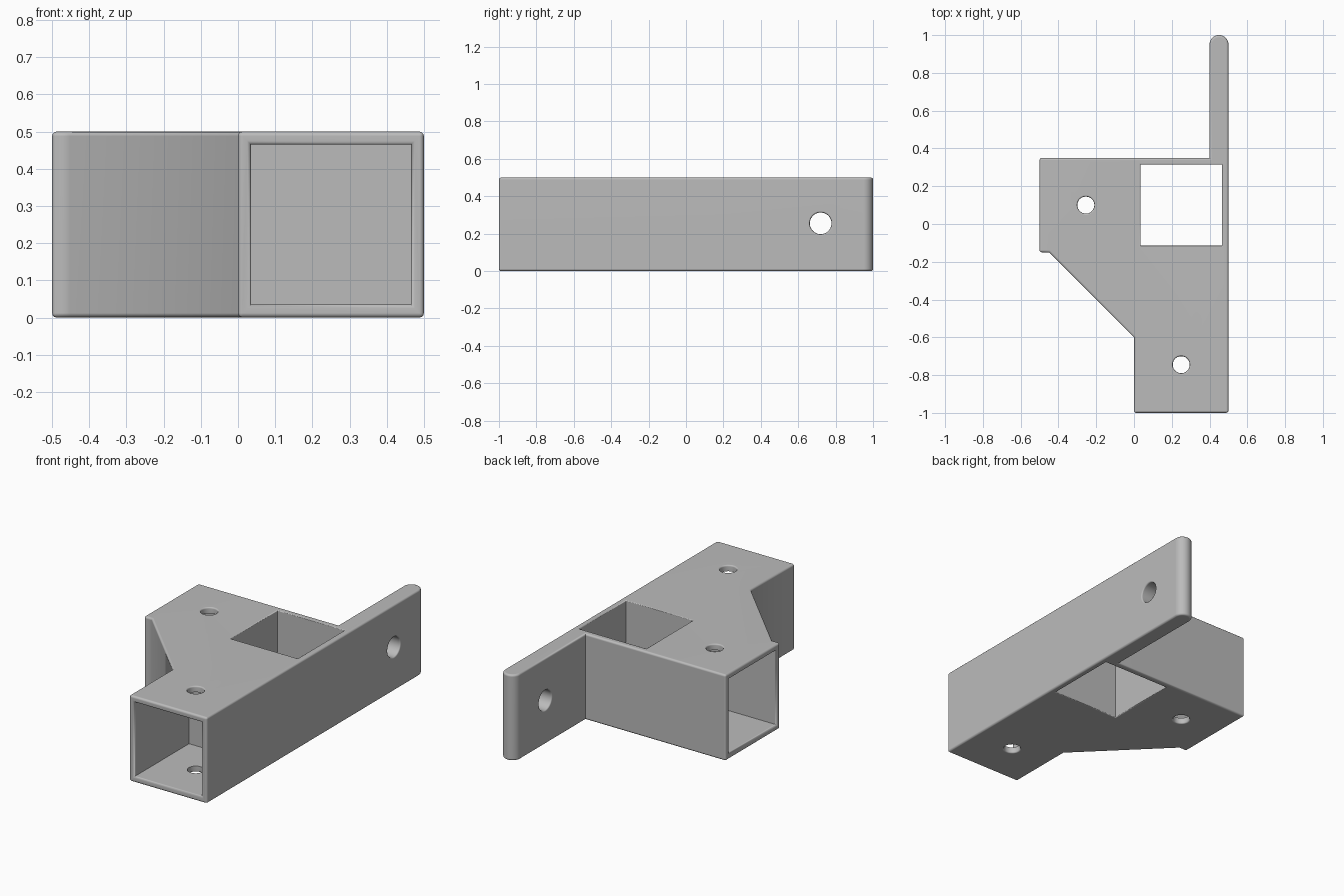
import bpy, bmesh
from math import pi, cos, sin, sqrt, radians
from mathutils import Matrix, Vector

default = bpy.data.objects.get("Cube")
if default:
    bpy.data.objects.remove(default, do_unlink=True)

HEIGHT, ROUND = 0.5, 0.012

grey = bpy.data.materials.new("plain grey")
grey.use_nodes = True
grey.diffuse_color = (0.5, 0.5, 0.5, 1)
grey.node_tree.nodes["Principled BSDF"].inputs["Base Color"].default_value = (0.5, 0.5, 0.5, 1)


def to_object(name, bm):
    bmesh.ops.recalc_face_normals(bm, faces=bm.faces)
    mesh = bpy.data.meshes.new(name)
    bm.to_mesh(mesh)
    bm.free()
    mesh.materials.append(grey)
    obj = bpy.data.objects.new(name, mesh)
    bpy.context.collection.objects.link(obj)
    return obj


# Body: plan outline with a round-ended mounting tab, extruded upwards
corners = [(-0.5, 0.35), (-0.5, -0.15), (0, -1), (0.5, -1)]
arc = [(0.45 + 0.05 * cos(pi * i / 16), 0.95 + 0.05 * sin(pi * i / 16)) for i in range(17)]
outline = corners[:2] + [(-0.45, -0.15), (0, -0.6)] + corners[2:] + arc + [(0.4, 0.35)]

bm = bmesh.new()
base = bm.faces.new([bm.verts.new((x, y, 0)) for x, y in outline])
top = bmesh.ops.extrude_face_region(bm, geom=[base], use_keep_orig=True)["geom"]
bmesh.ops.translate(bm, vec=(0, 0, HEIGHT), verts=[v for v in top if isinstance(v, bmesh.types.BMVert)])
bmesh.ops.recalc_face_normals(bm, faces=bm.faces)


def is_rounded(edge):
    a, b = (v.co for v in edge.verts)
    upright = abs(a.z - b.z) > 0.1
    return not upright or any((a.xy - Vector(c)).length < 0.001 for c in corners)


# Round the rims and the square outer corners
bmesh.ops.bevel(bm, geom=[e for e in bm.edges if is_rounded(e)], offset=ROUND,
                offset_type='OFFSET', segments=3, profile=0.5, affect='EDGES',
                clamp_overlap=False)
body = to_object("corner_bracket", bm)

TURN = {'X': Matrix.Rotation(pi / 2, 3, 'Y'),
        'Y': Matrix.Rotation(-pi / 2, 3, 'X'),
        'Z': Matrix.Identity(3)}


def bore(name, axis, center, radius, start, end, lip, sides=32, through=True):
    """Cutter along an axis, with softly flared mouths."""
    mouth = [(-0.02, lip), (0, lip), (0.293 * lip, 0.293 * lip), (lip, 0)]
    rings = [(start + t, radius + r) for t, r in mouth]
    if through:
        rings += [(end - t, radius + r) for t, r in reversed(mouth)]
    else:
        rings.append((end, radius))
    square = sides == 4
    bm = bmesh.new()
    loops = []
    for t, r in rings:
        r *= sqrt(2) if square else 1
        angles = [2 * pi * (i + 0.5) / sides for i in range(sides)]
        loops.append([bm.verts.new(TURN[axis] @ Vector((r * cos(a), r * sin(a), t)) + Vector(center))
                      for a in angles])
    for low, high in zip(loops, loops[1:]):
        for i in range(sides):
            j = (i + 1) % sides
            bm.faces.new((low[i], low[j], high[j], high[i]))
    bm.faces.new(loops[0])
    bm.faces.new(loops[-1])
    obj = to_object(name, bm)
    obj.hide_render = True
    return obj


MID = HEIGHT / 2
cutters = [
    # Square sockets: two blind arms and one open upright
    bore("front_socket", 'Y', (0.25, 0, MID), 0.215, -1, -0.5, 0.01, 4, False),
    bore("side_socket", 'X', (0, 0.1, MID), 0.215, -0.5, 0, 0.01, 4, False),
    bore("upright_socket", 'Z', (0.25, 0.1, 0), 0.215, 0, HEIGHT, 0.006, 4),
    # Screw holes
    bore("side_arm_hole", 'Z', (-0.255, 0.1, 0), 0.045, 0, HEIGHT, 0.008),
    bore("front_arm_hole", 'Z', (0.25, -0.745, 0), 0.045, 0, HEIGHT, 0.008),
    bore("tab_hole", 'X', (0, 0.72, 0.255), 0.058, 0.4, 0.5, 0.008),
]

# Cut the sockets and holes
bpy.ops.object.select_all(action='DESELECT')
body.select_set(True)
bpy.context.view_layer.objects.active = body
for cutter in cutters:
    cut = body.modifiers.new(cutter.name, 'BOOLEAN')
    cut.operation = 'DIFFERENCE'
    cut.solver = 'EXACT'
    cut.object = cutter
    bpy.ops.object.modifier_apply(modifier=cut.name)
    bpy.data.objects.remove(cutter, do_unlink=True)

# Smooth roundings, flat faces
bpy.ops.object.shade_smooth_by_angle(angle=radians(50))
weighted = body.modifiers.new("flat_faces", 'WEIGHTED_NORMAL')
weighted.keep_sharp = True
